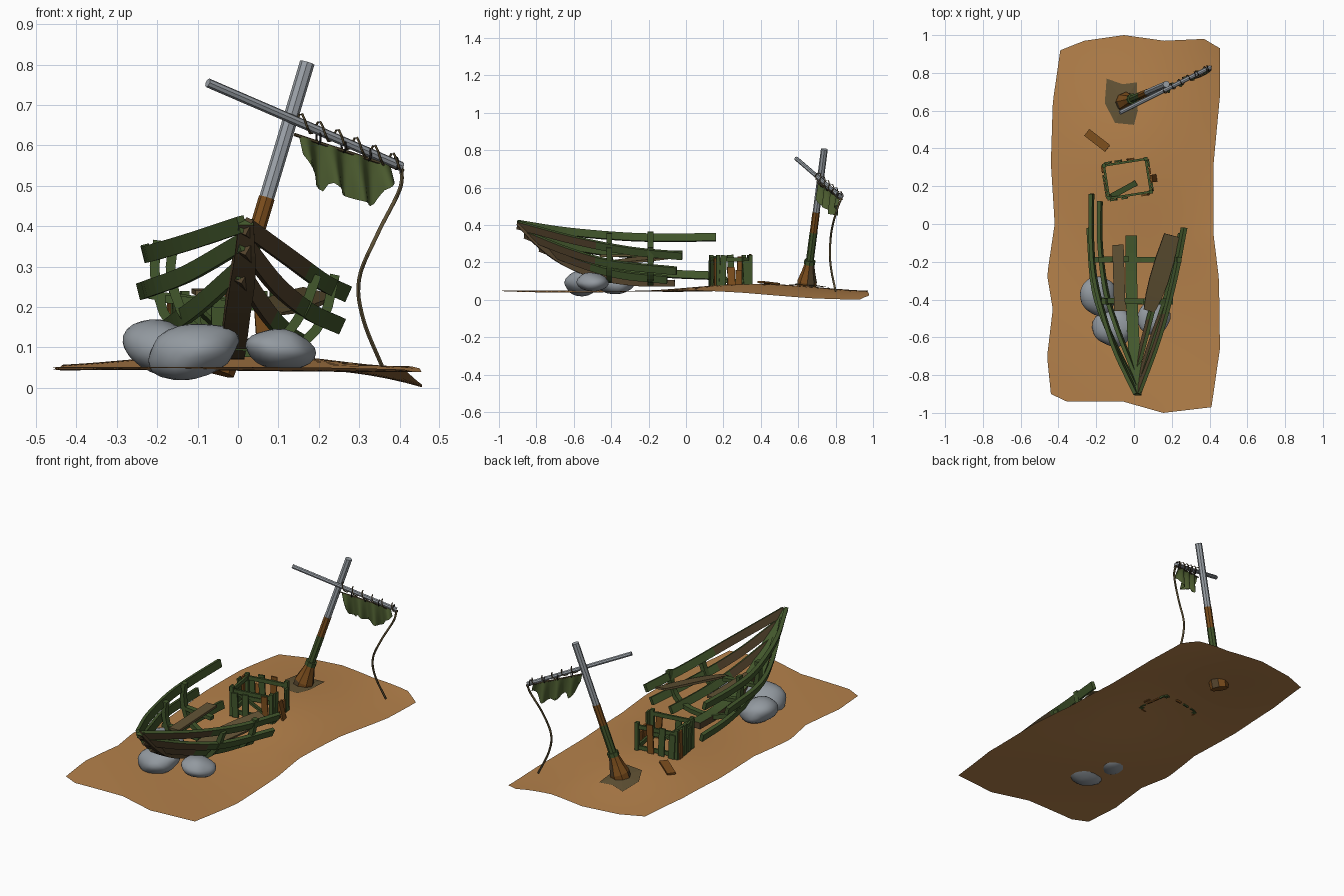
import bpy, bmesh, math, random
from mathutils import Vector, Matrix, noise

random.seed(4)
if "Cube" in bpy.data.objects:
    bpy.data.objects.remove(bpy.data.objects["Cube"])


def material(name, *rgb):
    m = bpy.data.materials.new(name)
    m.use_nodes = True
    m.diffuse_color = (*rgb, 1)
    m.node_tree.nodes["Principled BSDF"].inputs["Base Color"].default_value = (*rgb, 1)
    return m


SAND = material("sand", 0.46, 0.22, 0.07)
GREEN = material("mossy green wood", 0.055, 0.095, 0.025)
DARK = material("dark brown wood", 0.085, 0.055, 0.025)
RUST = material("orange brown wood", 0.2, 0.075, 0.012)
OLIVE = material("weathered plank", 0.12, 0.085, 0.035)
GREY = material("bleached grey wood", 0.33, 0.36, 0.39)
STONE = material("stone", 0.29, 0.32, 0.35)
CLOTH = material("sail cloth", 0.075, 0.11, 0.03)
ROPE = material("rope", 0.11, 0.08, 0.035)
IRON = material("black iron", 0.02, 0.018, 0.016)


def finish(bm, name, mats, smooth=None):
    me = bpy.data.meshes.new(name)
    bm.to_mesh(me)
    bm.free()
    for m in mats:
        me.materials.append(m)
    ob = bpy.data.objects.new(name, me)
    bpy.context.collection.objects.link(ob)
    if smooth:
        bpy.ops.object.select_all(action="DESELECT")
        ob.select_set(True)
        bpy.context.view_layer.objects.active = ob
        bpy.ops.object.shade_smooth_by_angle(angle=math.radians(smooth))
    return ob


def spline(pts, n):
    # Catmull-Rom curve through the points
    p = [Vector(q) for q in pts]
    p = [2 * p[0] - p[1]] + p + [2 * p[-1] - p[-2]]
    out = []
    for i in range(1, len(p) - 2):
        a, b, c, d = p[i - 1:i + 3]
        for k in range(n):
            t = k / n
            out.append(0.5 * (2 * b + (c - a) * t + (2 * a - 5 * b + 4 * c - d) * t ** 2
                              + (3 * b - a - 3 * c + d) * t ** 3))
    return out + [p[-2]]


def rect(w, t):
    return [(w / 2, t / 2), (-w / 2, t / 2), (-w / 2, -t / 2), (w / 2, -t / 2)]


def ngon(r, n=8):
    return [(r * math.cos(math.tau * i / n), r * math.sin(math.tau * i / n)) for i in range(n)]


def sweep(name, pts, sec, mats, up=(0, 0, 1), n=1, scale=lambda t: 1, rule=None, smooth=None):
    # carries a section along a path; the first section axis follows "up"
    path, rings, bm = spline(pts, n), [], bmesh.new()
    for i, p in enumerate(path):
        tan = (path[min(i + 1, len(path) - 1)] - path[max(i - 1, 0)]).normalized()
        side = tan.cross(Vector(up)).normalized()
        rise, s = side.cross(tan), scale(i / (len(path) - 1))
        rings.append([bm.verts.new(p + rise * a * s + side * b * s) for a, b in sec])
    for r, q in zip(rings, rings[1:]):
        for j in range(len(sec)):
            k = (j + 1) % len(sec)
            bm.faces.new((r[j], r[k], q[k], q[j]))
    bm.faces.new(rings[0])
    bm.faces.new(rings[-1])
    bmesh.ops.recalc_face_normals(bm, faces=bm.faces)
    if rule:
        bm.normal_update()
        for f in bm.faces:
            f.material_index = int(rule(f))
    return finish(bm, name, mats if isinstance(mats, list) else [mats], smooth)


def lookup(table, x):
    for (a, u), (b, v) in zip(table, table[1:]):
        if x <= b:
            return u + (v - u) * max(0, x - a) / (b - a)
    return table[-1][1]


# Sand sheet with a ragged outline
def height(x, y):
    z = 0.045 + 0.035 * math.exp(-(x / 0.35) ** 2 - ((y - 0.4) / 0.5) ** 2)
    z -= 0.045 * max(0, x / 0.45) ** 3 * max(0, min(1, y + 0.1))
    return max(0, z + 0.006 * math.sin(5 * y + 4 * x))


LEFT = [(-1, -0.44), (-0.78, -0.46), (-0.5, -0.43), (-0.3, -0.46), (0, -0.42), (0.35, -0.44), (0.7, -0.43), (1, -0.39)]
RIGHT = [(-1, 0.41), (-0.68, 0.455), (-0.3, 0.45), (-0.05, 0.42), (0.33, 0.42), (0.73, 0.455), (1, 0.455)]
BACK = [(-1, 0.92), (-0.7, 0.97), (-0.2, 1), (0.3, 0.97), (0.8, 0.98), (1, 0.93)]
FRONT = [(-1, 0.9), (-0.8, 0.94), (-0.1, 0.94), (0.4, 1), (1, 0.97)]
bm = bmesh.new()
bmesh.ops.create_grid(bm, x_segments=20, y_segments=44, size=1)
for v in bm.verts:
    u, w = v.co.x, v.co.y
    x = lookup(LEFT, w) * (1 - u) / 2 + lookup(RIGHT, w) * (1 + u) / 2
    y = w * lookup(BACK if w > 0 else FRONT, u)
    v.co = (x, y, height(x, y))
finish(bm, "sand_ground", [SAND], 60)

# Rocks under the bow
for i, (c, s, turn) in enumerate([((-0.19, -0.38, 0.1), (0.1, 0.105, 0.066), 0.3),
                                  ((-0.11, -0.55, 0.092), (0.115, 0.1, 0.068), -0.2),
                                  ((0.105, -0.5, 0.095), (0.088, 0.085, 0.05), 0.1)]):
    bm = bmesh.new()
    bmesh.ops.create_icosphere(bm, subdivisions=3, radius=1)
    for v in bm.verts:
        v.co *= 1 + 0.13 * noise.noise(v.co * 1.1 + Vector((i * 7, 2, 3)))
    bm.transform(Matrix.Translation(c) @ Matrix.Rotation(turn, 4, "Y") @ Matrix.Diagonal((*s, 1)))
    finish(bm, f"rock_{i + 1}", [STONE], 50)

# Keel and stem
sweep("keel", [(0.02, -0.9, 0.41), (0.015, -0.8, 0.31), (0, -0.65, 0.2), (-0.01, -0.45, 0.12),
               (-0.015, -0.25, 0.09), (-0.015, -0.06, 0.09)], rect(0.035, 0.062), [GREEN, DARK], n=4,
      scale=lambda t: min(1, 0.6 + 1.5 * t), rule=lambda f: f.normal.z < 0.1)

# Hull strakes, top to bottom on each side
strakes = {
    "right_strake_1": [(0.01, -0.9, 0.405), (-0.11, -0.64, 0.365), (-0.2, -0.33, 0.338), (-0.225, -0.1, 0.332), (-0.225, 0.16, 0.335)],
    "right_strake_2": [(0.01, -0.86, 0.36), (-0.12, -0.6, 0.285), (-0.21, -0.35, 0.25), (-0.238, -0.02, 0.24)],
    "right_strake_3": [(0, -0.78, 0.29), (-0.09, -0.55, 0.21), (-0.15, -0.35, 0.165), (-0.18, -0.1, 0.14), (-0.18, 0.12, 0.13)],
    "left_strake_1": [(0.02, -0.9, 0.4), (0.13, -0.6, 0.32), (0.21, -0.3, 0.262), (0.265, -0.02, 0.235)],
    "left_strake_2": [(0.02, -0.86, 0.35), (0.095, -0.62, 0.255), (0.175, -0.38, 0.19), (0.25, -0.05, 0.155)],
    "left_strake_3": [(0.01, -0.78, 0.28), (0.07, -0.55, 0.19), (0.12, -0.35, 0.135), (0.165, -0.1, 0.108)],
}
for name, pts in strakes.items():
    lean = -0.25 if name.startswith("right") else 0.45
    sweep(name, pts, rect(0.042, 0.02), [GREEN, DARK], (lean, 0, 1), 5,
          rule=lambda f: lean > 0 and f.calc_center_median().y < -0.5 and f.normal.z < 0.5)

# Ribs and thwarts
ribs = [(-0.41, [(-0.16, 0.355), (-0.165, 0.27), (-0.12, 0.16), (-0.01, 0.105), (0.1, 0.12), (0.16, 0.19), (0.195, 0.28)]),
        (-0.19, [(-0.198, 0.365), (-0.205, 0.27), (-0.16, 0.15), (-0.015, 0.09), (0.14, 0.105), (0.21, 0.17), (0.24, 0.28)])]
for i, (y, pts) in enumerate(ribs):
    sweep(f"rib_{i + 1}", [(x, y, z) for x, z in pts], rect(0.03, 0.024), GREEN, (0, 1, 0), 3)
sweep("front_thwart", [(-0.18, -0.405, 0.22), (0.05, -0.41, 0.2)], rect(0.02, 0.03), GREEN)
sweep("rear_thwart", [(-0.22, -0.19, 0.23), (-0.03, -0.185, 0.21)], rect(0.02, 0.03), GREEN)

# Loose planks inside the boat
sweep("narrow_deck_plank", [(-0.075, -0.46, 0.235), (-0.085, -0.11, 0.24)], rect(0.012, 0.06), OLIVE)
sweep("wide_deck_plank", [(0.08, -0.46, 0.19), (0.13, -0.3, 0.21), (0.2, -0.06, 0.235)], rect(0.012, 0.1), OLIVE,
      (0.25, 0, 1), 2, scale=lambda t: 0.6 + 1.2 * t * (1.2 - t))

# Broken crate: posts, rails and loose slats on four sides
HX, HY = 0.112, 0.088
frame = Matrix.Translation((-0.035, 0.24, 0.075)) @ Matrix.Rotation(math.radians(9), 4, "Z")


def crate_bar(name, a, b, sec, mat, up=(0, 0, 1)):
    sweep(name, [frame @ Vector(a), frame @ Vector(b)], sec, mat, frame.to_3x3() @ Vector(up))


corners = [(-HX, -HY), (HX, -HY), (HX, HY), (-HX, HY)]
for k, (a, b) in enumerate(zip(corners, corners[1:] + corners[:1])):
    a, b = Vector((*a, 0)), Vector((*b, 0))
    along = (b - a).normalized()
    out = along.cross(Vector((0, 0, 1))) * 0.012
    crate_bar(f"crate_post_{k + 1}", a, a + Vector((0, 0, 0.165)), rect(0.02, 0.02), GREEN, along)
    for z in (0.025, 0.14):
        if k != 1 or z < 0.1:
            crate_bar(f"crate_rail_{k + 1}", a + Vector((0, 0, z)), b + Vector((0, 0, z)), rect(0.022, 0.012), GREEN)
    for j in range(4):
        if (k, j) in {(0, 2), (2, 0)}:
            continue
        p = a.lerp(b, (j + 0.45) / 3.9) + out
        tip = p + along * random.uniform(-0.012, 0.012) + Vector((0, 0, random.uniform(0.13, 0.172)))
        low = k == 1 and j in (1, 2)
        crate_bar(f"crate_slat_{k + 1}_{j + 1}", p, p.lerp(tip, 0.6) if low else tip, rect(0.034, 0.009),
                  RUST if low or (k + j) % 4 == 3 else GREEN, along)
crate_bar("fallen_crate_slat", (-0.1, -0.08, 0.14), (0.04, -0.03, 0.02), rect(0.01, 0.03), GREEN)
crate_bar("leaning_crate_slat", (0.15, -0.02, 0), (0.125, -0.02, 0.1), rect(0.04, 0.01), RUST, (0, 1, 0))
sweep("plank_on_sand", [(-0.25, 0.485, 0.085), (-0.14, 0.4, 0.095)], rect(0.01, 0.045), RUST)

# Leaning mast in weathered bands
def mast(z):
    return Vector((-0.07 + 0.3 * z, 0.635 + 0.13 * z, z))


for name, lo, hi, r, mat in [("mast_lower", 0.15, 0.36, 0.021, GREEN), ("mast_middle", 0.36, 0.47, 0.02, RUST),
                             ("mast_upper", 0.47, 0.805, 0.0185, GREY), ("mast_collar", 0.19, 0.212, 0.03, GREEN)]:
    sweep(name, [mast(lo), mast(hi)], ngon(r), mat, (0, 1, 0))
foot = [0.04, 0.1, 0.15, 0.195]
sweep("mast_foot", [mast(z) for z in foot], ngon(0.052), [RUST, DARK], (0, 1, 0),
      scale=lambda t: (0.95, 1, 0.7, 0.48)[round(t * 3)],
      rule=lambda f: f.normal.x * f.normal.y > 0.3)

# Dug-up patch around the mast foot
bm = bmesh.new()
rim = [(-0.145, 0.77), (-0.155, 0.64), (-0.1, 0.535), (0, 0.525), (0.02, 0.6), (0.015, 0.75), (-0.06, 0.74)]
hub = bm.verts.new((-0.055, 0.65, height(-0.055, 0.65) + 0.014))
ring = [bm.verts.new((x, y, height(x, y) + 0.005)) for x, y in rim]
for a, b in zip(ring, ring[1:] + ring[:1]):
    bm.faces.new((hub, a, b))
bmesh.ops.recalc_face_normals(bm, faces=bm.faces)
if hub.link_faces[0].normal.z < 0:
    bmesh.ops.reverse_faces(bm, faces=bm.faces)
finish(bm, "mast_patch", [OLIVE])

# Yard with its lashing, rings and sail rod
Y0, Y1 = Vector((-0.075, 0.59, 0.755)), Vector((0.405, 0.83, 0.548))
sweep("yard", [Y0, Y1], ngon(0.0115), GREY)
lash = []
for i in range(41):
    a = i * math.tau / 7
    lash.append(Y0.lerp(Y1, 0.46 + 0.0135 * i) + Vector((0, 0.02 * math.cos(a), 0.02 * math.sin(a) + 0.004)))
sweep("yard_lashing", lash, ngon(0.003, 5), ROPE, (0.4, -0.8, 0))
R0, R1 = Vector((0.14, 0.7, 0.627)), Vector((0.41, 0.835, 0.538))
sweep("sail_rod", [R0, R1], ngon(0.004, 6), ROPE)
for i, t in enumerate((0.22, 0.45, 0.68, 0.93)):
    bpy.ops.mesh.primitive_torus_add(location=R0.lerp(R1, t) + Vector((0, 0, 0.012)), rotation=(math.pi / 2, 0, 1.9),
                                     major_radius=0.015, minor_radius=0.003, major_segments=12, minor_segments=5)
    bpy.context.object.name = f"sail_ring_{i + 1}"
    bpy.context.object.data.materials.append(IRON)

# Torn sail hanging in folds
DROP = [(0, 0.045), (0.13, 0.105), (0.26, 0.12), (0.29, 0.09), (0.45, 0.11), (0.6, 0.115), (0.8, 0.115), (0.87, 0.07), (1, 0.04)]
bm = bmesh.new()
bmesh.ops.create_grid(bm, x_segments=32, y_segments=6, size=0.5)
for v in bm.verts:
    t, d = v.co.x + 0.5, 0.5 - v.co.y
    fold = 0.016 * d * math.sin(t * 22) + 0.006 * math.sin(t * 22)
    v.co = R0.lerp(R1, 0.04 + 0.84 * t) + Vector((0.45 * fold + 0.01 * d, -0.9 * fold, -d * lookup(DROP, t)))
finish(bm, "torn_sail", [CLOTH], 60)

# Rope trailing from the yard tip to the sand
sweep("hanging_rope", [(0.405, 0.832, 0.545), (0.4, 0.81, 0.49), (0.345, 0.78, 0.38), (0.3, 0.77, 0.27),
                       (0.31, 0.775, 0.17), (0.36, 0.8, 0.045)], ngon(0.0055, 6), ROPE, (0, 1, 0), 6, smooth=60)
